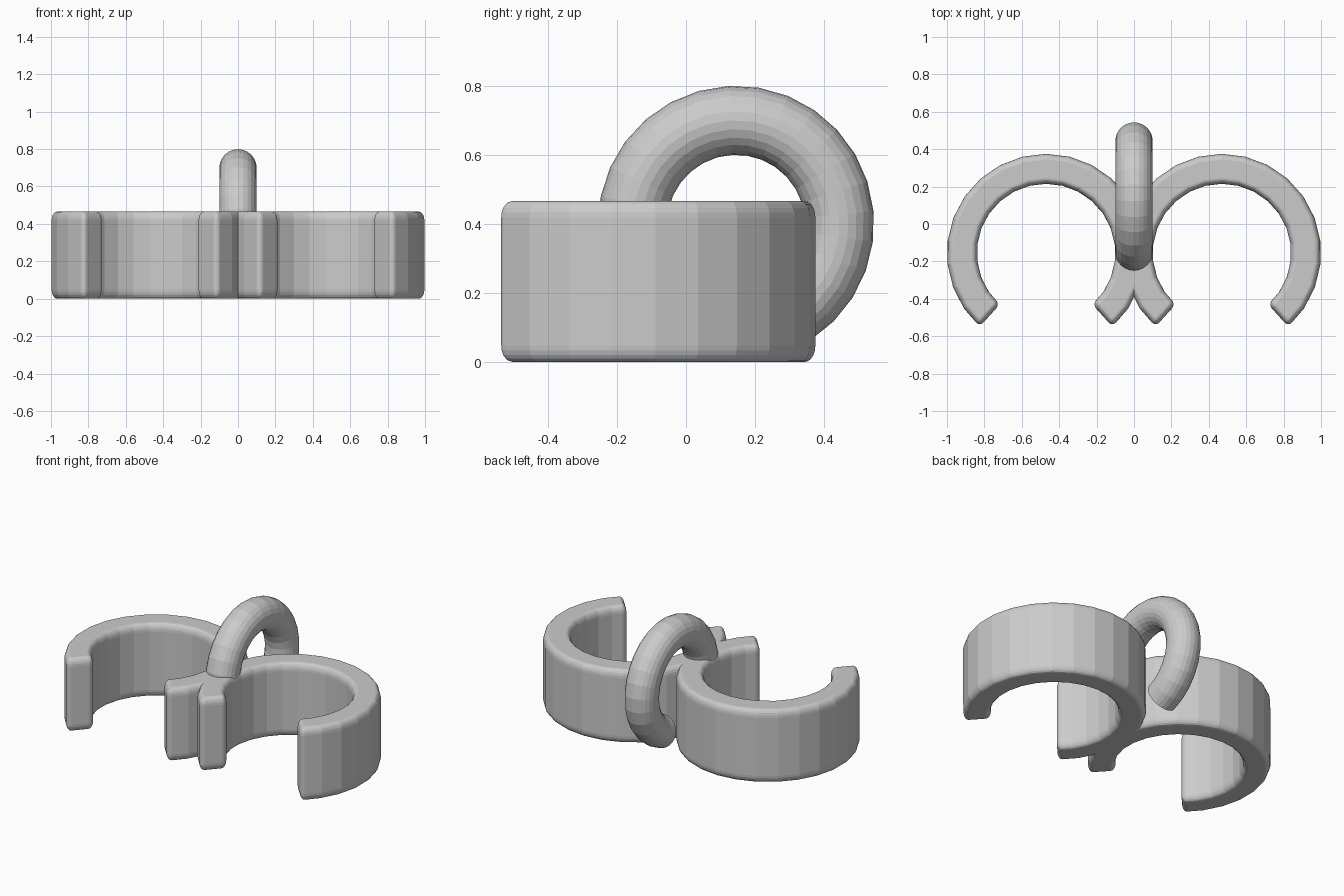
import bpy, bmesh
from math import sin, cos, radians, pi

if "Cube" in bpy.data.objects:
    bpy.data.objects.remove(bpy.data.objects["Cube"])


def sweep(name, sections):
    """Skin a list of closed cross-sections into a solid with capped ends."""
    bm = bmesh.new()
    loops = [[bm.verts.new(p) for p in s] for s in sections]
    n = len(loops[0])
    for a, b in zip(loops, loops[1:]):
        for i in range(n):
            j = (i + 1) % n
            bm.faces.new((a[i], a[j], b[j], b[i]))
    bm.faces.new(loops[0])
    bm.faces.new(loops[-1])
    bmesh.ops.recalc_face_normals(bm, faces=bm.faces)
    mesh = bpy.data.meshes.new(name)
    bm.to_mesh(mesh)
    bm.free()
    ob = bpy.data.objects.new(name, mesh)
    bpy.context.collection.objects.link(ob)
    return ob


def angles(start, end, steps):
    return [radians(start + (end - start) * i / steps) for i in range(steps + 1)]


# Pair of C-shaped clips: a rectangular section swept round, bevelled, mirrored
CX, CY, R_IN, R_OUT, HEIGHT, STRETCH = 0.47, -0.155, 0.37, 0.53, 0.466, 1.6
h = HEIGHT / STRETCH
clip = sweep("clips", [
    [(CX + r * cos(a), CY + r * sin(a), z)
     for r, z in ((R_IN, 0), (R_OUT, 0), (R_OUT, h), (R_IN, h))]
    for a in angles(-48, 228, 20)])
clip.scale.z = STRETCH  # makes the edge rounding taller than it is wide
bevel = clip.modifiers.new("rounded_edges", 'BEVEL')
bevel.width = 0.03
bevel.segments = 5
bevel.limit_method = 'ANGLE'
bevel.angle_limit = radians(30)
mirror = clip.modifiers.new("second_clip", 'MIRROR')
mirror.use_mirror_merge = False

# Open hanging ring standing between the clips, its front end buried in them
RY, RZ, MAJOR, MINOR, SIDES = 0.145, 0.4, 0.3, 0.1, 24
sections = []
for a in angles(-70, 206, 22):
    ring = []
    for k in range(SIDES):
        t = 2 * pi * k / SIDES
        r = MAJOR + MINOR * cos(t)
        ring.append((MINOR * sin(t), RY + r * cos(a), RZ + r * sin(a)))
    sections.append(ring)
sweep("hanging_ring", sections)
